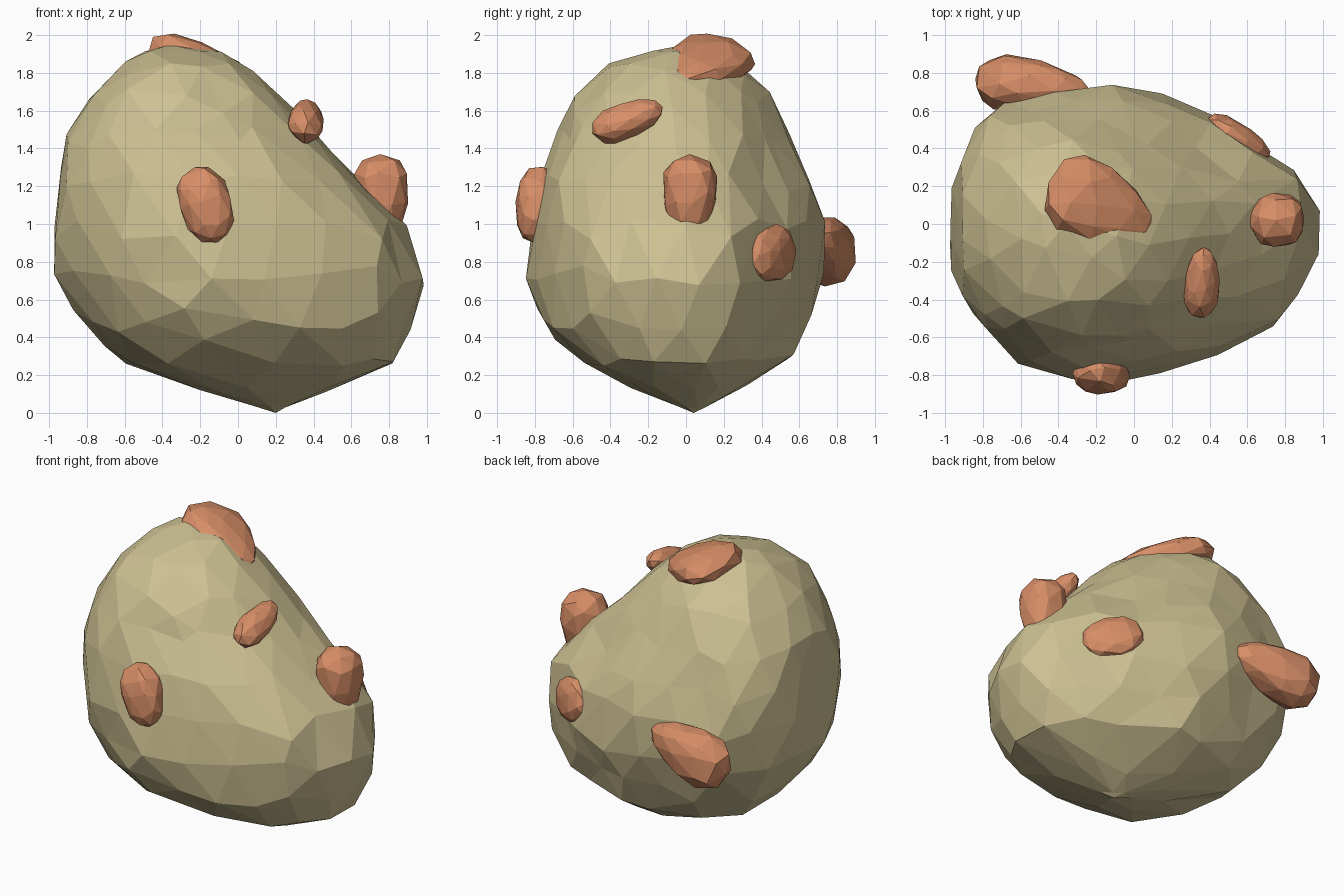
import bpy, bmesh, math, random
from mathutils import Vector, Matrix

random.seed(4)
if "Cube" in bpy.data.objects:
    bpy.data.objects.remove(bpy.data.objects["Cube"], do_unlink=True)


def make_material(name, colour):
    material = bpy.data.materials.new(name)
    material.use_nodes = True
    rgba = (*colour, 1)
    material.diffuse_color = rgba
    material.node_tree.nodes["Principled BSDF"].inputs["Base Color"].default_value = rgba
    return material


def make_object(name, mesh_data, material):
    mesh = bpy.data.meshes.new(name)
    bmesh.ops.recalc_face_normals(mesh_data, faces=mesh_data.faces)
    mesh_data.to_mesh(mesh)
    mesh_data.free()
    mesh.materials.append(material)
    part = bpy.data.objects.new(name, mesh)
    bpy.context.collection.objects.link(part)
    return part


def unit_ball(detail, jitter):
    """Faceted ball with unevenly spread vertices and untouched poles."""
    ball = bmesh.new()
    bmesh.ops.create_icosphere(ball, subdivisions=detail, radius=1)
    for vert in ball.verts:
        if abs(vert.co.z) < 0.99:
            noise = Vector([random.uniform(-jitter, jitter) for _ in range(3)])
            vert.co = (vert.co + noise).normalized()
    return ball


sandstone = make_material("pale sandstone", (0.61, 0.53, 0.29))
clay = make_material("orange clay", (0.68, 0.27, 0.135))

# Boulder sections: height, then left/right and front/back limits
SECTIONS = [
    (0, .2, .2, .04, .04),
    (.08, -.05, .36, -.15, .22),
    (.2, -.5, .79, -.45, .44),
    (.3, -.67, .86, -.62, .57),
    (.45, -.8, .92, -.74, .64),
    (.72, -.95, .98, -.81, .73),
    (.92, -.99, .95, -.81, .74),
    (1.1, -.98, .77, -.79, .72),
    (1.3, -.95, .58, -.74, .64),
    (1.5, -.91, .4, -.66, .55),
    (1.7, -.75, .2, -.58, .45),
    (1.8, -.66, .08, -.5, .36),
    (1.9, -.56, 0, -.3, .2),
    (1.95, -.36, -.36, 0, 0),
]
# Boulder plan outline, as radii at even angles
OUTLINE = [1, 1, .88, .89, .99, 1.02, 1.14, 1.06, 1, 1.01, 1.05, 1.1, 1, .97, 1.02, 1.02]


def section_at(height):
    for low, high in zip(SECTIONS, SECTIONS[1:]):
        if height <= high[0]:
            blend = (height - low[0]) / (high[0] - low[0])
            return [a + (b - a) * blend for a, b in zip(low[1:], high[1:])]
    return SECTIONS[-1][1:]


def outline_radius(angle):
    place = (angle % math.tau) / math.tau * len(OUTLINE)
    index = int(place) % len(OUTLINE)
    following = OUTLINE[(index + 1) % len(OUTLINE)]
    return OUTLINE[index] + (following - OUTLINE[index]) * (place - int(place))


# Boulder
boulder = unit_ball(3, 0.06)
top = SECTIONS[-1][0]
for vert in boulder.verts:
    height = (vert.co.z + 1) / 2 * top
    left, right, front, back = section_at(height)
    angle = math.atan2(vert.co.y, vert.co.x)
    radius = outline_radius(angle) * random.uniform(0.97, 1.025)
    vert.co = Vector((
        (left + right) / 2 + (right - left) / 2 * radius * math.cos(angle),
        (front + back) / 2 + (back - front) / 2 * radius * math.sin(angle),
        height,
    ))
make_object("boulder", boulder, sandstone)


def add_lump(name, centre, along, outward, size, taper):
    """Chunky stone: size is width, thickness and length as half extents."""
    length_axis = Vector(along).normalized()
    side_axis = length_axis.cross(Vector(outward)).normalized()
    out_axis = side_axis.cross(length_axis)
    frame = Matrix((side_axis, out_axis, length_axis)).transposed()
    lump = unit_ball(2, 0.12)
    for vert in lump.verts:
        x, y, z = (math.copysign(abs(c) ** 0.88, c) for c in vert.co)
        narrow = 1 - taper * (z + 1) / 2
        local = Vector((x * narrow * size[0], y * narrow * size[1], z * size[2]))
        vert.co = Vector(centre) + frame @ local
    make_object(name, lump, clay)


# Lumps growing out of the boulder
add_lump("crown_lump", (-.18, .1, 1.85), (.5, -.22, -.16), (.25, .15, 1), (.28, .13, .31), .5)
add_lump("left_lump", (.76, .02, 1.13), (.03, 0, -1), (1, 0, .1), (.18, .18, .24), .4)
add_lump("shoulder_lump", (.36, -.31, 1.55), (.02, .37, .14), (.8, -.1, .6), (.11, .1, .2), .25)
add_lump("front_lump", (-.17, -.79, 1.1), (.12, -.03, -.4), (0, -1, 0), (.15, .12, .21), .1)
add_lump("left_back_lump", (.55, .45, .84), (.36, -.22, -.12), (.5, .85, .1), (.16, .09, .2), .15)
add_lump("back_lump", (-.53, .73, .88), (1, -.12, .22), (0, 1, 0), (.23, .2, .32), .55)
